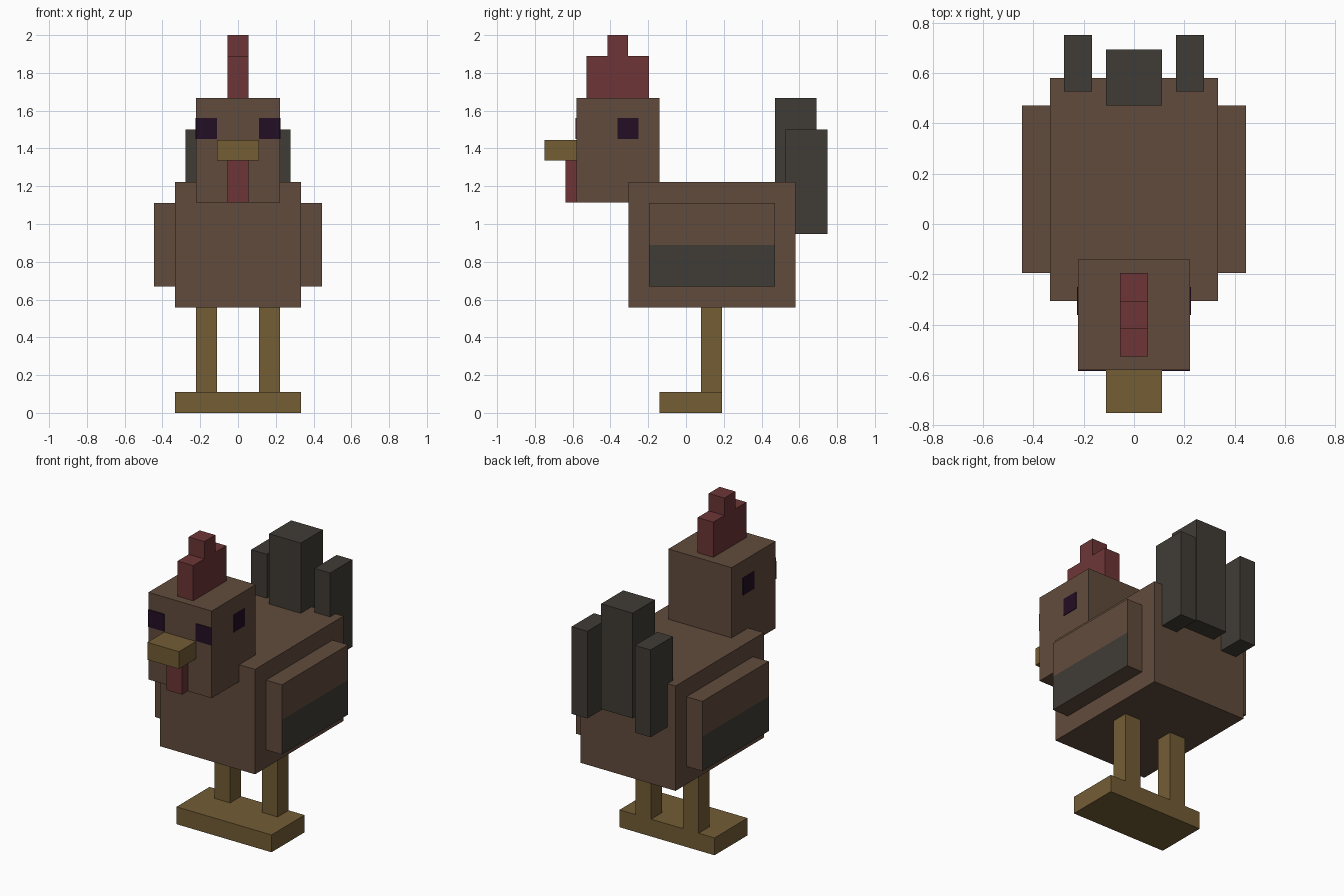
import bpy, bmesh

if "Cube" in bpy.data.objects:
    bpy.data.objects.remove(bpy.data.objects["Cube"])


def srgb(r, g, b):
    lin = [((c / 255 + 0.055) / 1.055) ** 2.4 if c > 10 else c / 255 / 12.92 for c in (r, g, b)]
    return (*lin, 1.0)


def material(name, r, g, b):
    m = bpy.data.materials.new(name)
    m.diffuse_color = srgb(r, g, b)
    m.use_nodes = True
    m.node_tree.nodes["Principled BSDF"].inputs["Base Color"].default_value = m.diffuse_color
    return m


BROWN = material("brown feathers", 97, 75, 60)
DARK = material("dark feathers", 64, 60, 54)
RED = material("comb red", 109, 53, 54)
YELLOW = material("beak yellow", 115, 93, 53)
EYE = material("eye purple", 36, 14, 36)


def box(name, x, y, z, *mats):
    """Box spanning the (min, max) ranges on each axis."""
    bm = bmesh.new()
    bmesh.ops.create_cube(bm, size=1)
    for v in bm.verts:
        v.co = [r[0] if c < 0 else r[1] for r, c in zip((x, y, z), v.co)]
    mesh = bpy.data.meshes.new(name)
    bm.to_mesh(mesh)
    bm.free()
    for m in mats:
        mesh.materials.append(m)
    ob = bpy.data.objects.new(name, mesh)
    bpy.context.collection.objects.link(ob)
    return ob


def pair(name, x, y, z, *mats):
    """The same box on the left and right sides."""
    return [box("right_" + name, x, y, z, *mats),
            box("left_" + name, (-x[1], -x[0]), y, z, *mats)]


# Body and head
box("body", (-0.333, 0.333), (-0.305, 0.58), (0.557, 1.222), BROWN)
box("head", (-0.222, 0.222), (-0.58, -0.14), (1.115, 1.667), BROWN)

# Beak, wattle and stepped comb
box("beak", (-0.111, 0.111), (-0.75, -0.58), (1.335, 1.445), YELLOW)
box("wattle", (-0.055, 0.055), (-0.638, -0.58), (1.115, 1.335), RED)
box("comb_base", (-0.055, 0.055), (-0.527, -0.195), (1.667, 1.89), RED)
box("comb_tip", (-0.055, 0.055), (-0.416, -0.306), (1.89, 2.0), RED)

# Eye plates on the front and sides of the head
pair("front_eye", (0.111, 0.222), (-0.584, -0.58), (1.45, 1.56), EYE)
pair("side_eye", (0.222, 0.226), (-0.362, -0.251), (1.45, 1.56), EYE)

# Wings, with a dark lower half on the outer face
for wing in pair("wing", (0.333, 0.444), (-0.195, 0.47), (0.67, 1.112), BROWN, DARK):
    bm = bmesh.new()
    bm.from_mesh(wing.data)
    bmesh.ops.bisect_plane(bm, geom=bm.verts[:] + bm.edges[:] + bm.faces[:],
                           plane_co=(0, 0, 0.89), plane_no=(0, 0, 1))
    bm.normal_update()
    for f in bm.faces:
        c = f.calc_center_median()
        if abs(c.x) > 0.44 and c.z < 0.89:
            f.material_index = 1
    bm.to_mesh(wing.data)
    bm.free()

# Tail feathers
box("middle_tail_feather", (-0.111, 0.111), (0.47, 0.692), (1.0, 1.667), DARK)
pair("tail_feather", (0.167, 0.277), (0.527, 0.75), (0.947, 1.5), DARK)

# Legs and the shared foot slab
pair("leg", (0.111, 0.222), (0.08, 0.19), (0.11, 0.557), YELLOW)
box("feet", (-0.333, 0.333), (-0.14, 0.19), (0.0, 0.11), YELLOW)
